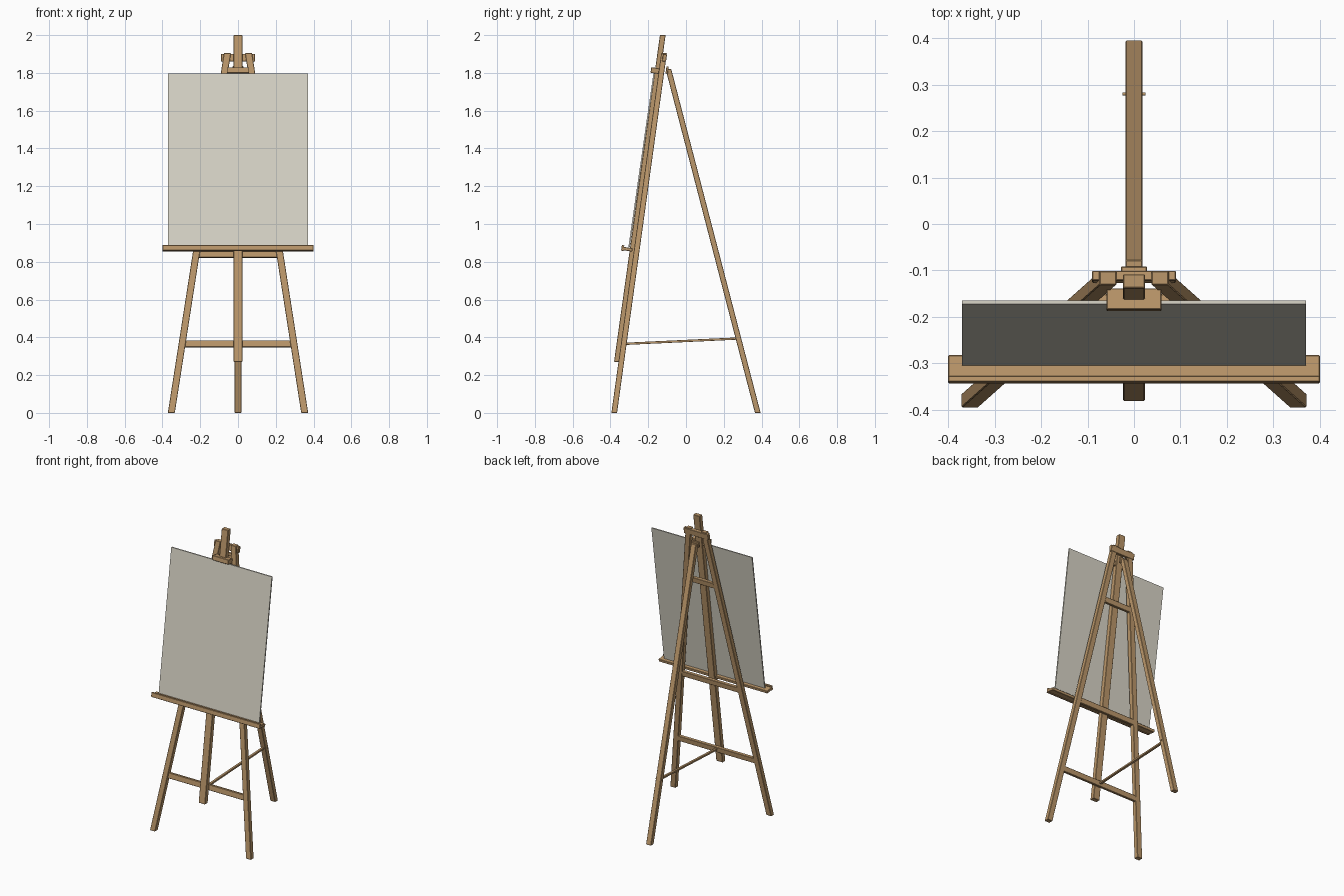
import bpy, bmesh, math
from mathutils import Vector

cube = bpy.data.objects.get("Cube")
if cube:
    bpy.data.objects.remove(cube, do_unlink=True)

LEAN = math.radians(8)


def material(name, rgb):
    m = bpy.data.materials.new(name)
    m.use_nodes = True
    m.diffuse_color = (*rgb, 1)
    bsdf = next(n for n in m.node_tree.nodes if n.type == 'BSDF_PRINCIPLED')
    bsdf.inputs["Base Color"].default_value = (*rgb, 1)
    bsdf.inputs["Roughness"].default_value = 0.8
    return m


wood = material("warm_wood", (0.50, 0.31, 0.145))
canvas_cloth = material("canvas_cloth", (0.69, 0.66, 0.57))


def finish(name, bm, mat, bevel):
    mesh = bpy.data.meshes.new(name)
    bmesh.ops.recalc_face_normals(bm, faces=bm.faces)
    bm.to_mesh(mesh)
    bm.free()
    mesh.materials.append(mat)
    ob = bpy.data.objects.new(name, mesh)
    bpy.context.collection.objects.link(ob)
    if bevel:
        mod = ob.modifiers.new("softened_edges", 'BEVEL')
        mod.width = bevel
        mod.segments = 1
    return ob


def beam(name, low, high, width, depth, mat=wood, bevel=0.002):
    """Slanted post with level ends."""
    bm = bmesh.new()
    bmesh.ops.create_cube(bm, size=1)
    low, high = Vector(low), Vector(high)
    for v in bm.verts:
        base = high if v.co.z > 0 else low
        v.co = base + Vector((v.co.x * width, v.co.y * depth, 0))
    return finish(name, bm, mat, bevel)


def box(name, center, size, mat=wood, lean=-LEAN, bevel=0.002):
    """Block tilted back with the easel face."""
    bm = bmesh.new()
    bmesh.ops.create_cube(bm, size=1)
    bmesh.ops.scale(bm, vec=size, verts=bm.verts)
    ob = finish(name, bm, mat, bevel)
    ob.location = center
    ob.rotation_euler.x = lean
    return ob


def leg_y(z):
    return -0.38 + 0.1385 * z


def leg_x(z):
    return 0.353 - 0.156 * z


# Front legs, mast and rear leg
for side, sx in (("left", 1), ("right", -1)):
    beam(f"{side}_front_leg", (sx * leg_x(0), leg_y(0), 0),
         (sx * leg_x(1.905), leg_y(1.905), 1.905), 0.037, 0.03)
beam("mast", (0, -0.366, 0.27), (0, -0.123, 2.0), 0.047, 0.03)
beam("rear_leg", (0, 0.38, 0), (0, -0.093, 1.82), 0.036, 0.03)

# Crossbars between the front legs
for name, z in (("lower_crossbar", 0.365), ("middle_crossbar", 0.84),
                ("upper_crossbar", 1.54)):
    box(name, (0, leg_y(z) + 0.004, z), (2 * leg_x(z) - 0.02, 0.02, 0.036))
box("top_crossbar", (0, leg_y(1.88) + 0.006, 1.88), (0.18, 0.021, 0.04))

# Hinge joining the rear leg to the frame
box("hinge_plate", (0, -0.1, 1.815), (0.056, 0.012, 0.04))

# Tie bar and its pin
a, b = Vector((0, -0.315, 0.366)), Vector((0, 0.28, 0.394))
d = b - a
box("tie_bar", (a + b) / 2, (0.016, d.length, 0.012),
    lean=math.atan2(d.z, d.y), bevel=0.001)
box("tie_pin", b, (0.05, 0.006, 0.006), bevel=0)

# Tray with front lip
box("tray_shelf", (0, -0.311, 0.867), (0.8, 0.056, 0.018))
box("tray_lip", (0, -0.335, 0.873), (0.8, 0.013, 0.03))

# Canvas board and the clamp above it
beam("canvas_board", (0, -0.301, 0.878), (0, -0.1685, 1.797), 0.74, 0.008,
     canvas_cloth, 0)
box("canvas_clamp", (0, -0.163, 1.812), (0.118, 0.046, 0.03))
